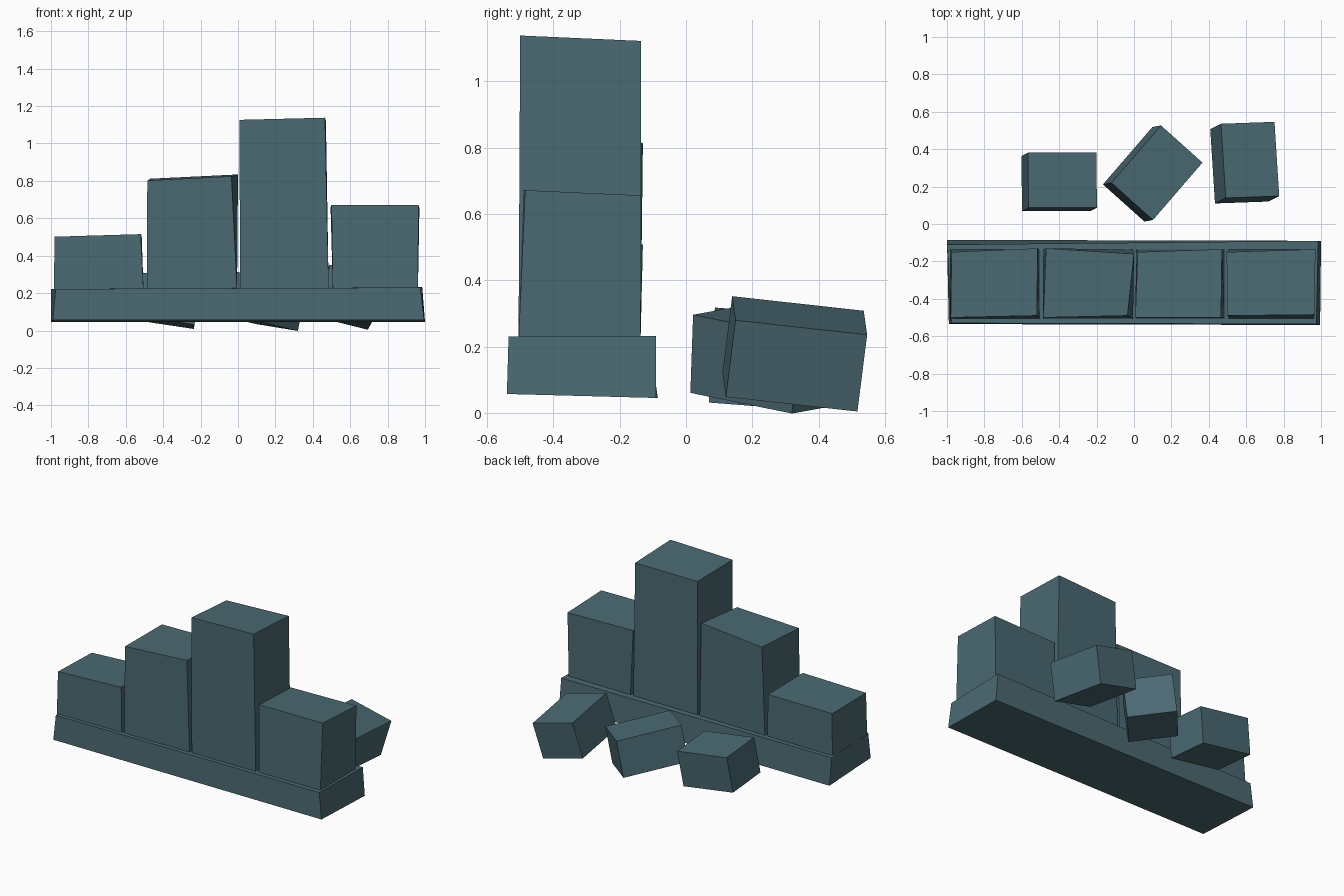
import bpy
import bmesh
import math
from mathutils import Matrix, Vector, Euler

if "Cube" in bpy.data.objects:
    bpy.data.objects.remove(bpy.data.objects["Cube"])

slate = bpy.data.materials.new("slate_teal")
slate.diffuse_color = (0.070, 0.143, 0.170, 1.0)
slate.use_nodes = True
slate.node_tree.nodes["Principled BSDF"].inputs["Base Color"].default_value = slate.diffuse_color


def hexahedron(name, bottom, top):
    """Six-sided block from two rings of corners: front left, front right, back right, back left."""
    bm = bmesh.new()
    lo = [bm.verts.new(p) for p in bottom]
    hi = [bm.verts.new(p) for p in top]
    bm.faces.new(lo[::-1])
    bm.faces.new(hi)
    for i in range(4):
        j = (i + 1) % 4
        bm.faces.new((lo[i], lo[j], hi[j], hi[i]))
    bmesh.ops.recalc_face_normals(bm, faces=bm.faces)
    mesh = bpy.data.meshes.new(name)
    bm.to_mesh(mesh)
    bm.free()
    mesh.materials.append(slate)
    obj = bpy.data.objects.new(name, mesh)
    bpy.context.collection.objects.link(obj)
    return obj


def pillar(name, x0, x1, corners, height, rise_x, rise_y):
    """Upright block with an uneven, sloping top."""
    bottom = [(x0, -0.505, 0.215), (x1, -0.505, 0.215), (x1, -0.137, 0.215), (x0, -0.137, 0.215)]
    mid = sum(c[0] for c in corners) / 4
    top = [(x, y, height + rise_x * (x - mid) + rise_y * (y + 0.32)) for x, y in corners]
    hexahedron(name, bottom, top)


def rubble(name, centre, size, tilt_x, tilt_y, yaw):
    """Loose block, turned about z and then tipped over."""
    tilt = Euler((math.radians(tilt_x), math.radians(tilt_y), 0)).to_matrix()
    turn = tilt @ Matrix.Rotation(math.radians(yaw), 3, 'Z')
    ring = [(-1, -1), (1, -1), (1, 1), (-1, 1)]
    rings = [[Vector(centre) + turn @ Vector((sx * size[0] / 2, sy * size[1] / 2, sz * size[2] / 2))
              for sx, sy in ring] for sz in (-1, 1)]
    hexahedron(name, *rings)


# Long, slightly crooked base slab
hexahedron("base_slab",
           [(-0.99, -0.535, 0.057), (0.995, -0.54, 0.057), (1.0, -0.09, 0.045), (-1.0, -0.085, 0.045)],
           [(-0.975, -0.53, 0.222), (0.975, -0.535, 0.23), (0.985, -0.09, 0.232), (-1.0, -0.11, 0.222)])

# Four upright blocks standing on the slab
pillar("pillar_far_left", -0.985, -0.505,
       [(-0.98, -0.50), (-0.52, -0.49), (-0.515, -0.13), (-0.975, -0.15)], 0.505, 0.03, -0.02)
pillar("pillar_left", -0.487, -0.005,
       [(-0.485, -0.50), (-0.035, -0.49), (0.0, -0.16), (-0.47, -0.13)], 0.818, 0.05, 0.025)
pillar("pillar_tall", 0.012, 0.485,
       [(0.007, -0.50), (0.465, -0.50), (0.47, -0.135), (0.02, -0.15)], 1.124, 0.025, -0.045)
pillar("pillar_right", 0.507, 0.962,
       [(0.50, -0.49), (0.965, -0.485), (0.97, -0.135), (0.495, -0.15)], 0.664, 0.0, -0.045)

# Three fallen blocks lying behind the slab
rubble("fallen_block_left", (-0.40, 0.225, 0.163), (0.37, 0.295, 0.235), -4.5, 8.5, 0)
rubble("fallen_block_middle", (0.10, 0.27, 0.165), (0.41, 0.30, 0.24), -2, 11, 48.5)
rubble("fallen_block_right", (0.592, 0.328, 0.178), (0.295, 0.40, 0.24), -7, 14, 2)
